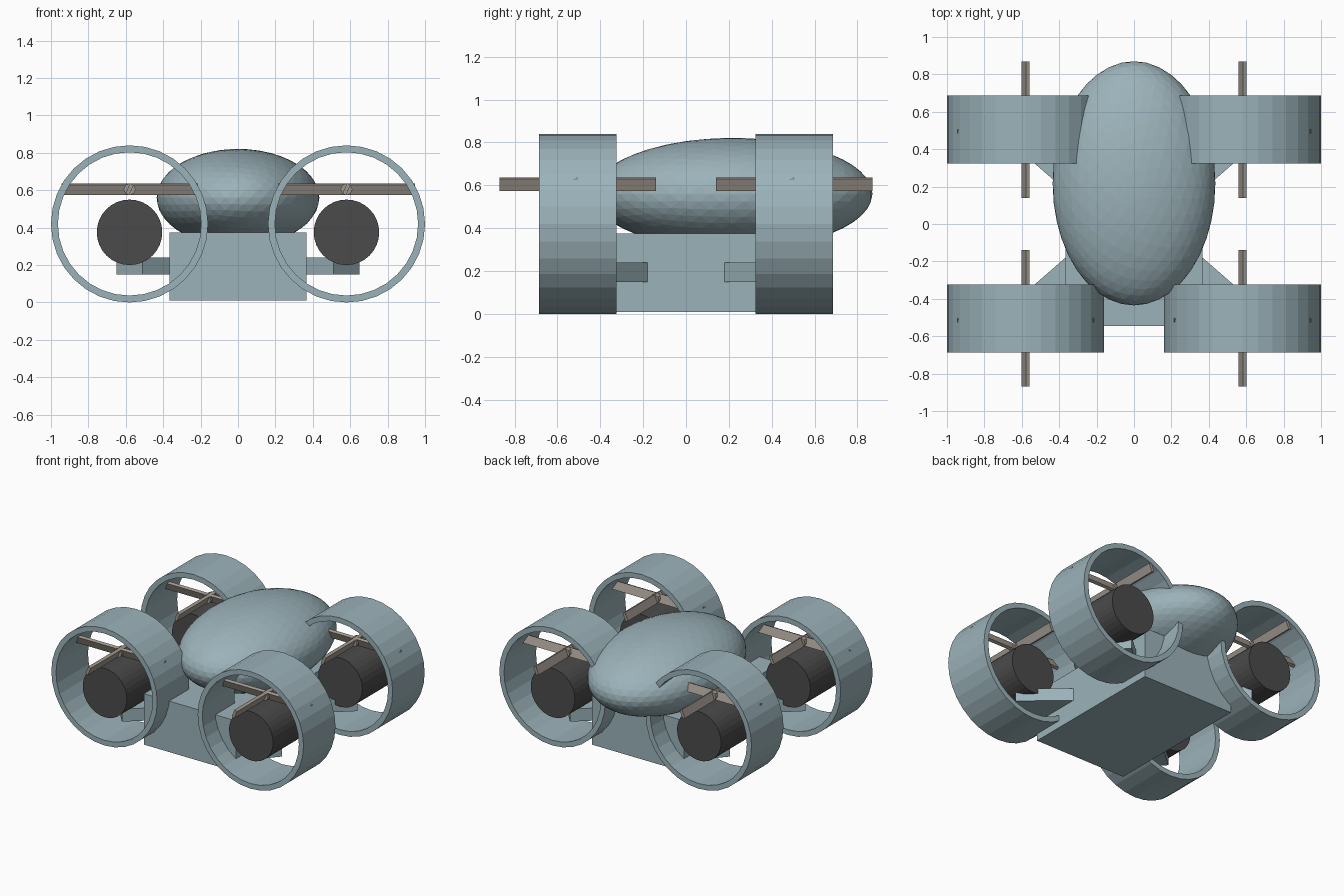
import bpy, bmesh, math
from mathutils import Matrix, Vector

if "Cube" in bpy.data.objects:
    bpy.data.objects.remove(bpy.data.objects["Cube"])

PX, PY = 0.58, 0.505   # pod centre


def material(name, rgb):
    m = bpy.data.materials.new(name)
    m.diffuse_color = (*rgb, 1)
    m.use_nodes = True
    m.node_tree.nodes["Principled BSDF"].inputs["Base Color"].default_value = m.diffuse_color
    return m


SHELL = material("shell_blue_grey", (0.33, 0.45, 0.49))
DARK = material("motor_dark", (0.07, 0.07, 0.07))
BLADE = material("blade_taupe", (0.36, 0.32, 0.28))


def finish(bm, name, mat):
    bmesh.ops.recalc_face_normals(bm, faces=bm.faces)
    mesh = bpy.data.meshes.new(name)
    bm.to_mesh(mesh)
    bm.free()
    mesh.materials.append(mat)
    ob = bpy.data.objects.new(name, mesh)
    bpy.context.collection.objects.link(ob)
    return ob


def box(bm, size, loc, rot=Matrix()):
    bmesh.ops.create_cube(bm, size=1, matrix=Matrix.Translation(loc) @ rot @ Matrix.Diagonal((*size, 1)))


def cylinder_y(bm, radius, depth, loc, sides):
    bmesh.ops.create_cone(bm, cap_ends=True, segments=sides, radius1=radius, radius2=radius, depth=depth,
                          matrix=Matrix.Translation(loc) @ Matrix.Rotation(math.pi / 2, 4, 'X'))


# Lower hull
bm = bmesh.new()
box(bm, (0.73, 1.09, 0.365), (0, 0, 0.1925))
finish(bm, "hull_box", SHELL)

# Egg-shaped cabin
bm = bmesh.new()
bmesh.ops.create_icosphere(bm, subdivisions=4, radius=1,
                           matrix=Matrix.Translation((0, 0.2175, 0.56)) @ Matrix.Diagonal((0.435, 0.6525, 0.261, 1)))
finish(bm, "cabin", SHELL)

for end, sy in (("front", -1), ("rear", 1)):
    for side, sx in (("left", -1), ("right", 1)):
        tag = f"{end}_{side}"
        cx, cy = sx * PX, sy * PY

        # Diagonal arm from the hull to the pod
        length = math.hypot(PX, PY)
        bm = bmesh.new()
        box(bm, (length, 0.21, 0.09), (cx / 2, cy / 2, 0.195),
            Matrix.Rotation(math.atan2(cy, cx), 4, 'Z'))
        finish(bm, f"{tag}_arm", SHELL)

        # Open duct ring
        bm = bmesh.new()
        n = 32
        loops = []
        for r, dy in ((0.42, -0.181), (0.42, 0.181), (0.383, 0.181), (0.383, -0.181)):
            loops.append([bm.verts.new((cx + r * math.cos(2 * math.pi * i / n), cy + dy,
                                        0.42 + r * math.sin(2 * math.pi * i / n))) for i in range(n)])
        for k in range(4):
            a, b = loops[k], loops[(k + 1) % 4]
            for i in range(n):
                j = (i + 1) % n
                bm.faces.new((a[i], a[j], b[j], b[i]))
        finish(bm, f"{tag}_duct", SHELL)

        # Motor drum
        bm = bmesh.new()
        cylinder_y(bm, 0.175, 0.35, (cx, cy, 0.375), 32)
        finish(bm, f"{tag}_motor", DARK)

        # Crossed, pitched rotor blades with a small hub
        bm = bmesh.new()
        for turn in (0, math.pi / 2):
            box(bm, (0.73, 0.021, 0.06), (cx, cy, 0.605),
                Matrix.Rotation(turn, 4, 'Z') @ Matrix.Rotation(0.4, 4, 'X'))
        cylinder_y(bm, 0.032, 0.06, (cx, cy, 0.605), 8)
        finish(bm, f"{tag}_rotor", BLADE)
